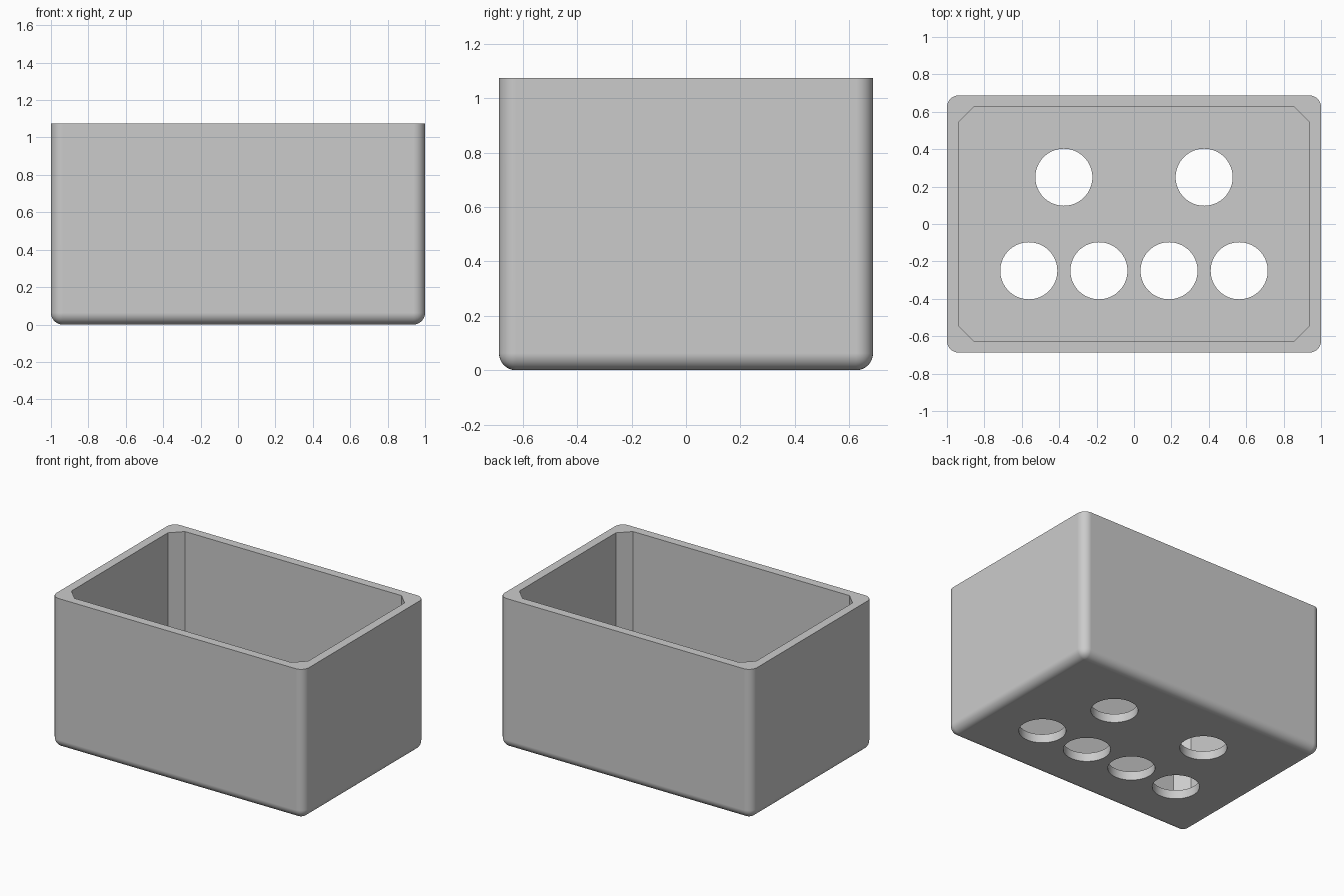
import bpy
import bmesh
from mathutils import Matrix

WIDTH, DEPTH, HEIGHT = 2.0, 1.375, 1.075
WALL = 0.0625
HOLE_RADIUS = 0.1525

if "Cube" in bpy.data.objects:
    bpy.data.objects.remove(bpy.data.objects["Cube"], do_unlink=True)

grey = bpy.data.materials.new("plain grey")
grey.use_nodes = True
grey_colour = (0.6, 0.6, 0.6, 1)
grey.diffuse_color = grey_colour
grey.node_tree.nodes["Principled BSDF"].inputs["Base Color"].default_value = grey_colour


def make_object(name, bm):
    mesh = bpy.data.meshes.new(name)
    bmesh.ops.recalc_face_normals(bm, faces=bm.faces)
    bm.to_mesh(mesh)
    bm.free()
    mesh.materials.append(grey)
    obj = bpy.data.objects.new(name, mesh)
    bpy.context.collection.objects.link(obj)
    return obj


def block(width, depth, bottom, top):
    bm = bmesh.new()
    place = Matrix.Translation((0, 0, (bottom + top) / 2))
    size = Matrix.Diagonal((width, depth, top - bottom, 1))
    bmesh.ops.create_cube(bm, size=1, matrix=place @ size)
    return bm


def is_upright(edge):
    a, b = edge.verts
    return abs(a.co.z - b.co.z) > 0.1


def bevel(bm, edges, offset, segments):
    bmesh.ops.bevel(bm, geom=edges, offset=offset, offset_type='OFFSET',
                    segments=segments, profile=0.5, affect='EDGES')


# Outer body: rounded uprights and bottom, crisp top rim
bm = block(WIDTH, DEPTH, 0, HEIGHT)
bevel(bm, [e for e in bm.edges if min(v.co.z for v in e.verts) < 0.1], WALL, 8)
box = make_object("open_box", bm)

# Cavity with chamfered corners
bm = block(WIDTH - 2 * WALL, DEPTH - 2 * WALL, WALL, HEIGHT + 0.5)
bevel(bm, [e for e in bm.edges if is_upright(e)], 0.08, 1)
cavity = make_object("cavity_cutter", bm)

# Floor holes: two at the back, four at the front
bm = bmesh.new()
centres = [(x, 0.25) for x in (-0.375, 0.375)]
centres += [(-0.5625 + 0.375 * i, -0.25) for i in range(4)]
for x, y in centres:
    bmesh.ops.create_cone(bm, cap_ends=True, segments=64, radius1=HOLE_RADIUS,
                          radius2=HOLE_RADIUS, depth=0.4,
                          matrix=Matrix.Translation((x, y, 0)))
holes = make_object("hole_cutter", bm)

bpy.context.view_layer.objects.active = box
for obj in bpy.context.selected_objects:
    obj.select_set(False)
box.select_set(True)
for cutter in (cavity, holes):
    cutter.hide_render = True
    cut = box.modifiers.new(cutter.name, 'BOOLEAN')
    cut.operation = 'DIFFERENCE'
    cut.solver = 'EXACT'
    cut.object = cutter
    bpy.ops.object.modifier_apply(modifier=cut.name)
    bpy.data.objects.remove(cutter, do_unlink=True)

# Smooth roundings, flat walls
bpy.ops.object.shade_smooth_by_angle(angle=0.5)
flat = box.modifiers.new("flat walls", 'WEIGHTED_NORMAL')
flat.keep_sharp = True
